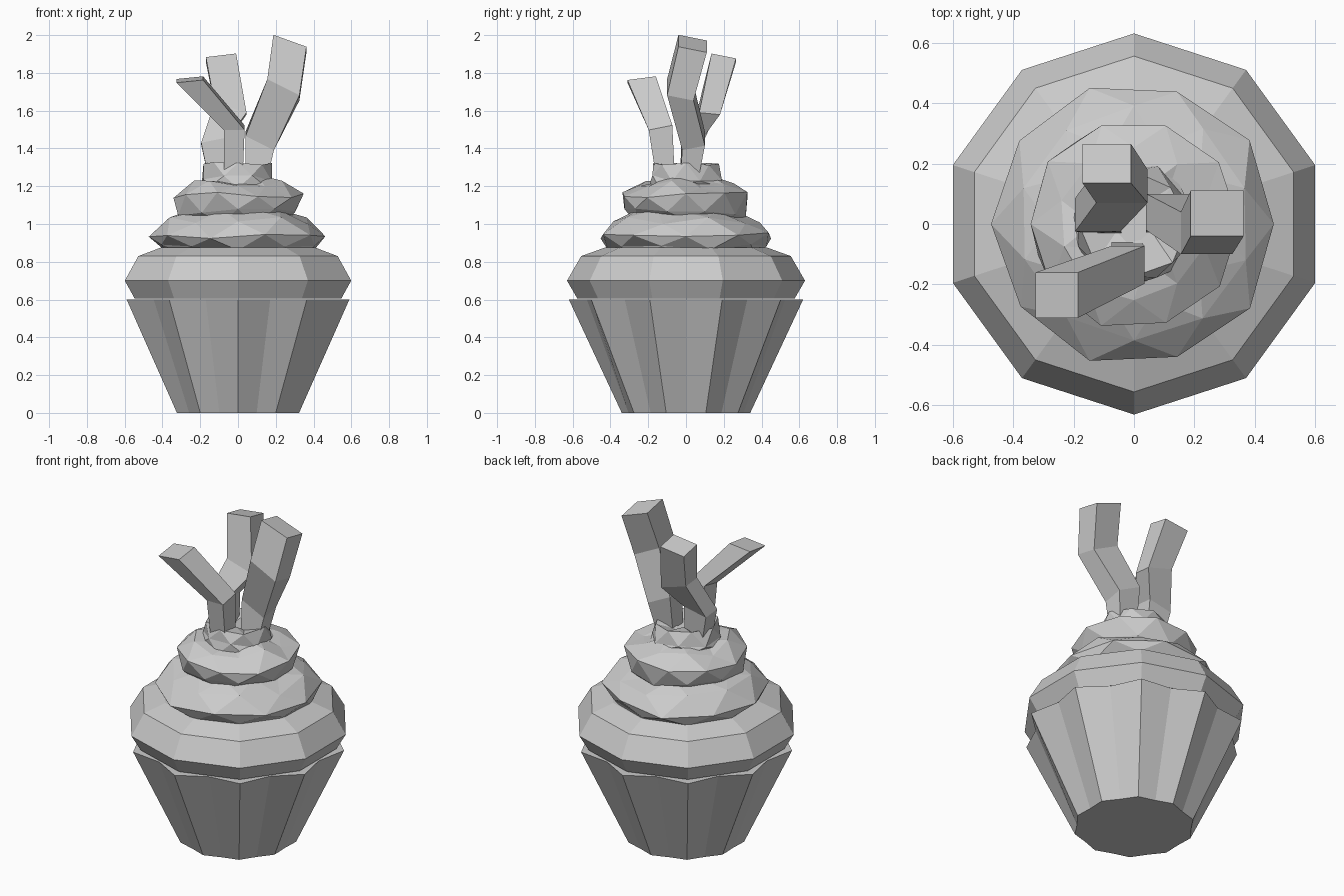
import bpy
import math
import random
from mathutils import Vector

random.seed(4)
cube = bpy.data.objects.get("Cube")
if cube:
    bpy.data.objects.remove(cube)

gray = bpy.data.materials.new("plain_gray")
gray.use_nodes = True
color = (0.6, 0.6, 0.6, 1)
gray.diffuse_color = color
gray.node_tree.nodes["Principled BSDF"].inputs["Base Color"].default_value = color


def loft(name, rows, triangles=False):
    """Closed flat-shaded skin over rows of points, listed bottom to top."""
    n = len(rows[0])
    verts = [p for row in rows for p in row]
    faces = [tuple(reversed(range(n)))]
    for r in range(len(rows) - 1):
        for i in range(n):
            j = (i + 1) % n
            a, b, c, d = r * n + i, r * n + j, (r + 1) * n + j, (r + 1) * n + i
            if not triangles:
                faces.append((a, b, c, d))
            elif r % 2:
                faces += [(a, b, c), (a, c, d)]
            else:
                faces += [(a, b, d), (b, c, d)]
    faces.append(tuple(range(len(verts) - n, len(verts))))
    mesh = bpy.data.meshes.new(name)
    mesh.from_pydata(verts, [], faces)
    mesh.materials.append(gray)
    obj = bpy.data.objects.new(name, mesh)
    bpy.context.collection.objects.link(obj)
    return obj


def ring(n, radius, z, phase=90, pleat=1.0, jitter=0.0):
    """Circle of n points; every second one is drawn in by the pleat factor."""
    points = []
    for i in range(n):
        angle = math.radians(phase + 360 * i / n)
        r = radius * (pleat if i % 2 else 1) + random.uniform(-jitter, jitter) * 0.4
        dz = random.uniform(-jitter, jitter)
        points.append(Vector((r * math.cos(angle), r * math.sin(angle), z + dz)))
    return points


# Pleated paper cup
loft("cup", [ring(20, 0.34, 0, pleat=0.94), ring(20, 0.62, 0.6, pleat=0.89)])

# Wide lowest frosting layer
base_profile = [(0.575, 0.605), (0.63, 0.7), (0.555, 0.83), (0.43, 0.875)]
loft("frosting_base", [ring(10, r, z) for r, z in base_profile])

# Irregular swirl layers: sides, jitter, then (radius, height) profile
swirls = {
    "frosting_lower_swirl": (10, 0.02, [(0.38, 0.85), (0.42, 0.88), (0.468, 0.94),
                                        (0.385, 1.02), (0.27, 1.06)]),
    "frosting_middle_swirl": (10, 0.022, [(0.27, 1.02), (0.325, 1.06), (0.345, 1.15),
                                          (0.25, 1.21), (0.13, 1.24)]),
    "frosting_tip": (8, 0.02, [(0.2, 1.2), (0.2, 1.24), (0.175, 1.31), (0.06, 1.29)]),
}
for name, (sides, jitter, profile) in swirls.items():
    # Alternate rows sit half a step round so the skin breaks into facets
    rows = [ring(sides, r, z, phase=(k % 2) * 180 / sides, jitter=jitter)
            for k, (r, z) in enumerate(profile)]
    loft(name, rows, triangles=True)


def stick(name, sections):
    """Bent bar; section = centre, size in x and y, slope of the cut in x and y."""
    rows = []
    for centre, size, slope in sections:
        row = []
        for sx, sy in ((-1, -1), (1, -1), (1, 1), (-1, 1)):
            dx, dy = sx * size[0] / 2, sy * size[1] / 2
            row.append(Vector(centre) + Vector((dx, dy, dx * slope[0] + dy * slope[1])))
        rows.append(row)
    loft(name, rows)


# Three bent sticks on top
stick("left_stick", [
    ((0.1, 0.02, 1.26), (0.12, 0.1), (0, 0)),
    ((0.115, 0.04, 1.44), (0.15, 0.12), (-0.5, 0.2)),
    ((0.24, -0.03, 1.71), (0.17, 0.14), (-0.5, -0.2)),
    ((0.275, 0.035, 1.955), (0.175, 0.15), (-0.36, -0.2)),
])
stick("back_stick", [
    ((-0.1, 0.02, 1.26), (0.12, 0.1), (0, 0)),
    ((-0.12, 0.03, 1.44), (0.15, 0.11), (0.2, -0.1)),
    ((-0.04, 0.125, 1.61), (0.17, 0.11), (-0.3, -0.1)),
    ((-0.09, 0.2, 1.88), (0.16, 0.13), (0.12, -0.2)),
])
stick("front_stick", [
    ((-0.025, -0.11, 1.26), (0.1, 0.1), (0, 0)),
    ((-0.02, -0.135, 1.51), (0.11, 0.125), (0, 0.2)),
    ((-0.255, -0.235, 1.765), (0.14, 0.15), (0.1, 0.13)),
])
